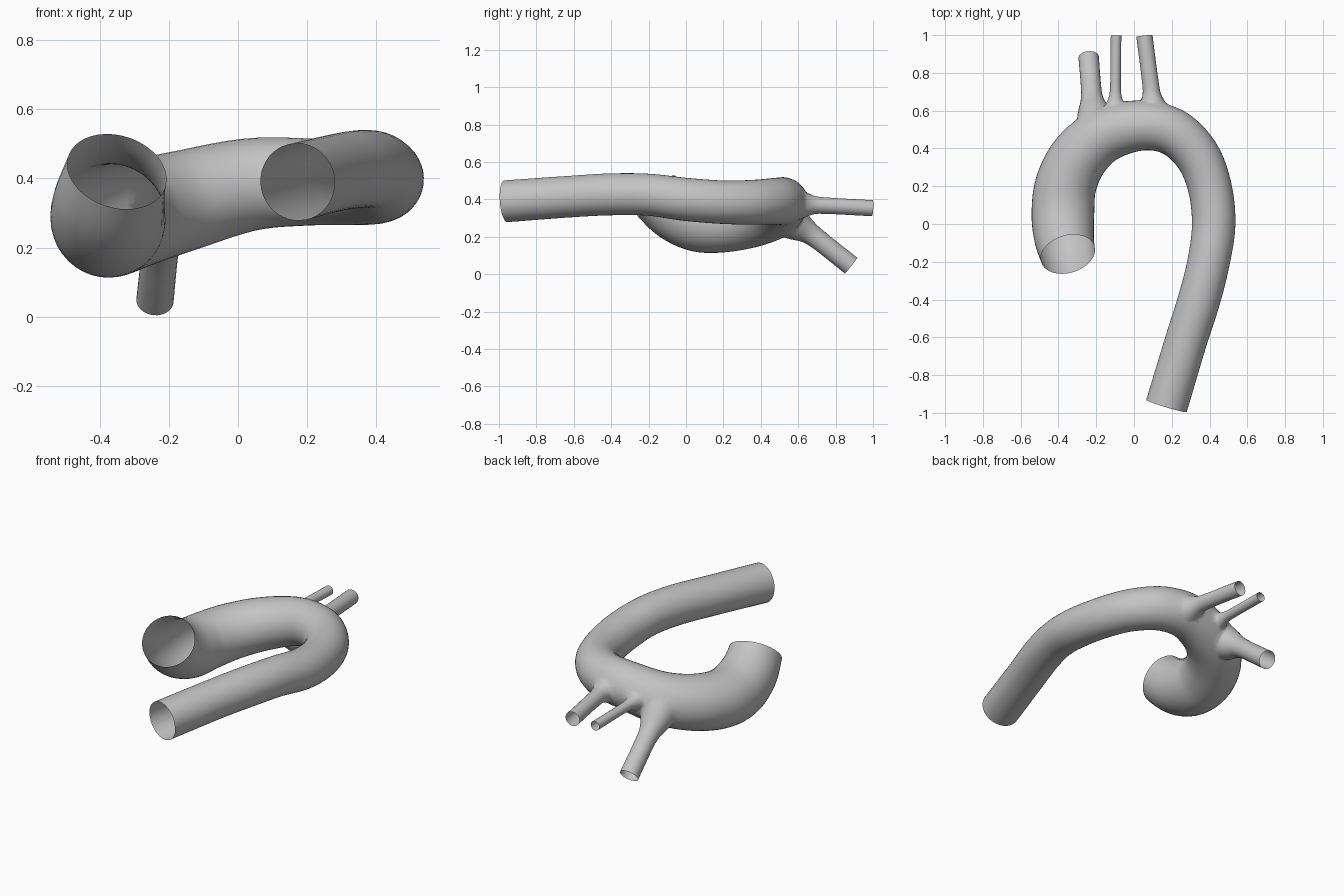
import bpy, bmesh, math
from mathutils import Vector

if "Cube" in bpy.data.objects:
    bpy.data.objects.remove(bpy.data.objects["Cube"])

grey = bpy.data.materials.new("soft grey")
grey.use_nodes = True
grey.diffuse_color = (0.55, 0.55, 0.55, 1)
grey.node_tree.nodes["Principled BSDF"].inputs["Base Color"].default_value = (0.55, 0.55, 0.55, 1)


def spline(points, steps):
    """Catmull-Rom through (x, y, z, radius) points; the outer two only steer."""
    out = []
    for a, b, c, d in zip(points, points[1:], points[2:], points[3:]):
        for i in range(steps):
            t = i / steps
            out.append((2 * b + (c - a) * t + (2 * a - 5 * b + 4 * c - d) * t * t
                        + (3 * b - a - 3 * c + d) * t ** 3) / 2)
    return out + [points[-2]]


def tube(name, points, sides, steps):
    """Capped tube along a path; returns the object and its two end planes."""
    pts = [Vector(p) for p in points]
    path = spline(pts, steps)
    pos = [p.to_3d() for p in path]
    tangents = [(pos[min(i + 1, len(pos) - 1)] - pos[max(i - 1, 0)]).normalized()
                for i in range(len(pos))]
    tangents[0] = (pts[2] - pts[0]).to_3d().normalized()
    tangents[-1] = (pts[-1] - pts[-3]).to_3d().normalized()
    bm = bmesh.new()
    side = tangents[0].orthogonal().normalized()
    rings = []
    for p, t, sample in zip(pos, tangents, path):
        side = (side - t * side.dot(t)).normalized()
        up = t.cross(side)
        angles = [math.tau * k / sides for k in range(sides)]
        rings.append([bm.verts.new(p + (side * math.cos(a) + up * math.sin(a)) * sample[3])
                      for a in angles])
    for r, s in zip(rings, rings[1:]):
        for k in range(sides):
            n = (k + 1) % sides
            bm.faces.new((r[k], r[n], s[n], s[k]))
    bm.faces.new(rings[0])
    bm.faces.new(rings[-1])
    bmesh.ops.recalc_face_normals(bm, faces=bm.faces)
    mesh = bpy.data.meshes.new(name)
    bm.to_mesh(mesh)
    bm.free()
    mesh.materials.append(grey)
    obj = bpy.data.objects.new(name, mesh)
    bpy.context.collection.objects.link(obj)
    return obj, [(pos[0], tangents[0]), (pos[-1], tangents[-1])]


# Main arched tube, from the wide upturned mouth to the long straight end
arch, openings = tube("arched_tube", [
    (-0.31, -0.26, 0.53, 0.14),
    (-0.35, -0.16, 0.42, 0.147),
    (-0.372, -0.055, 0.335, 0.16),
    (-0.376, 0.07, 0.285, 0.166),
    (-0.36, 0.21, 0.28, 0.162),
    (-0.29, 0.355, 0.3, 0.155),
    (-0.16, 0.47, 0.335, 0.146),
    (0.03, 0.522, 0.382, 0.134),
    (0.2, 0.49, 0.39, 0.126),
    (0.33, 0.37, 0.385, 0.12),
    (0.4, 0.2, 0.385, 0.116),
    (0.422, 0.0, 0.4, 0.115),
    (0.395, -0.2, 0.425, 0.112),
    (0.345, -0.4, 0.427, 0.112),
    (0.275, -0.62, 0.415, 0.111),
    (0.172, -0.963, 0.39, 0.112),
    (0.07, -1.3, 0.365, 0.112)], 40, 5)

# Three side branches, flared where they leave the arch
branches = {
    "wide_branch": [
        (-0.17, 0.4, 0.37, 0.12), (-0.195, 0.51, 0.32, 0.11),
        (-0.212, 0.59, 0.265, 0.09), (-0.221, 0.65, 0.227, 0.064),
        (-0.227, 0.72, 0.175, 0.054), (-0.24, 0.882, 0.047, 0.054),
        (-0.25, 1.0, -0.046, 0.054)],
    "thin_branch": [
        (-0.1, 0.45, 0.36, 0.1), (-0.1, 0.55, 0.36, 0.085),
        (-0.1, 0.62, 0.36, 0.057), (-0.099, 0.67, 0.36, 0.036),
        (-0.098, 0.74, 0.358, 0.028), (-0.095, 0.998, 0.352, 0.028),
        (-0.094, 1.1, 0.35, 0.028)],
    "middle_branch": [
        (0.11, 0.43, 0.38, 0.12), (0.105, 0.53, 0.378, 0.11),
        (0.1, 0.61, 0.373, 0.085), (0.095, 0.67, 0.37, 0.055),
        (0.088, 0.74, 0.367, 0.044), (0.055, 0.996, 0.353, 0.043),
        (0.042, 1.1, 0.347, 0.043)],
}
bpy.context.view_layer.objects.active = arch
for name, points in branches.items():
    branch, ends = tube(name, points, 24, 4)
    openings.append(ends[1])
    union = arch.modifiers.new("join " + name, 'BOOLEAN')
    union.operation = 'UNION'
    union.solver = 'EXACT'
    union.object = branch
    bpy.ops.object.modifier_apply(modifier=union.name)
    bpy.data.objects.remove(branch)

# Open the five ends and soften the joints
bm = bmesh.new()
bm.from_mesh(arch.data)
caps = [f for f in bm.faces if any(
    all(abs((v.co - p).dot(n)) < 0.003 and (v.co - p).length < 0.2 for v in f.verts)
    for p, n in openings)]
bmesh.ops.delete(bm, geom=caps, context='FACES')
joint = [v for v in bm.verts if 0.54 < v.co.y < 0.72 and -0.33 < v.co.x < 0.22]
for _ in range(3):
    bmesh.ops.smooth_vert(bm, verts=joint, factor=0.4,
                          use_axis_x=True, use_axis_y=True, use_axis_z=True)
bm.to_mesh(arch.data)
bm.free()

bpy.ops.object.select_all(action='DESELECT')
arch.select_set(True)
bpy.ops.object.shade_smooth_by_angle(angle=math.radians(60))
